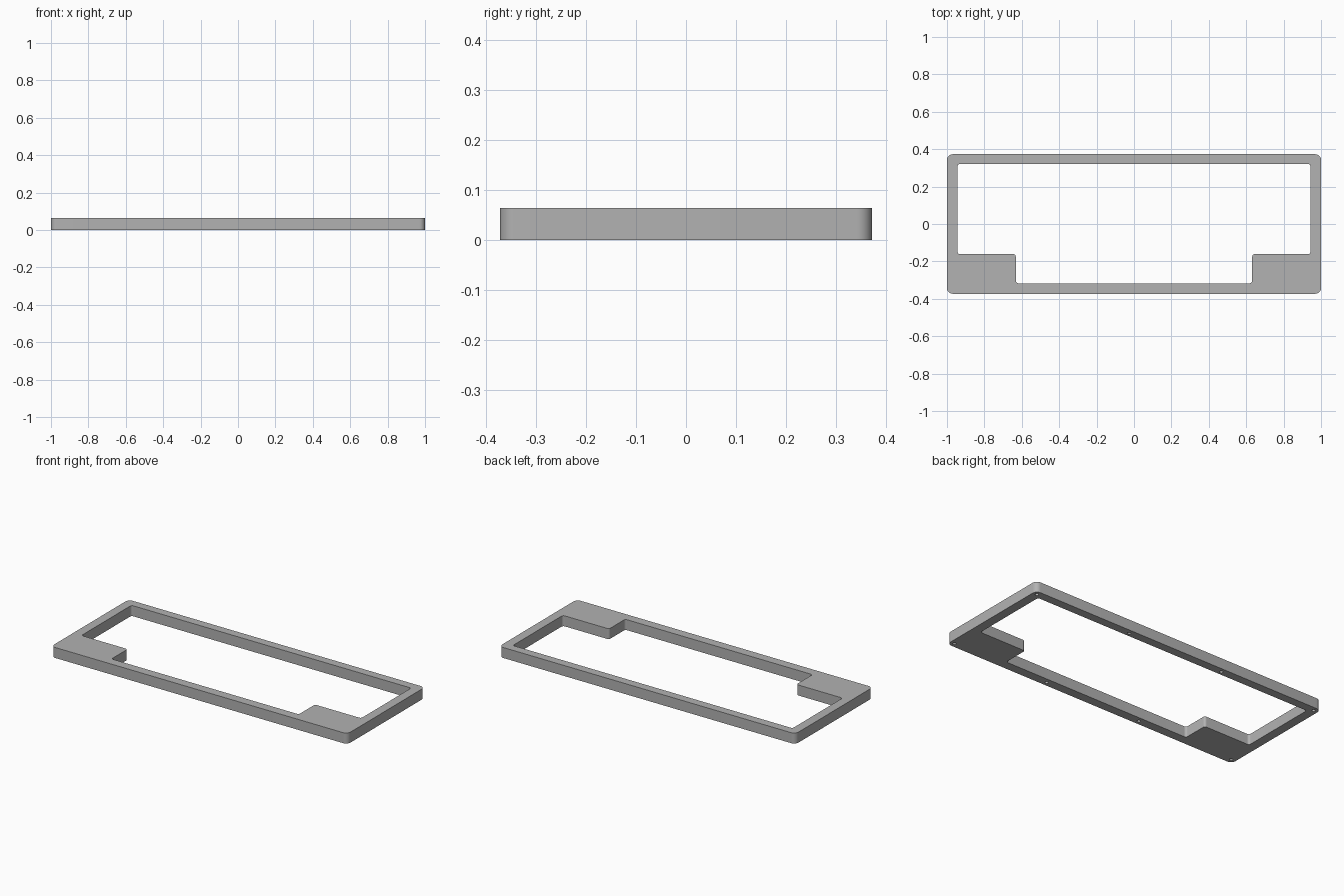
import bpy, bmesh, math
from mathutils import Vector

if "Cube" in bpy.data.objects:
    bpy.data.objects.remove(bpy.data.objects["Cube"], do_unlink=True)

HEIGHT = 0.064
HALF_X, HALF_Y = 1.0, 0.373
RIM = 0.055

grey = bpy.data.materials.new("plain grey")
grey.use_nodes = True
colour = (0.445, 0.445, 0.445, 1)
grey.diffuse_color = colour
grey.node_tree.nodes["Principled BSDF"].inputs["Base Color"].default_value = colour


def rounded(points, radius, steps=8):
    """Replace each right-angled corner with an arc."""
    out = []
    for i, p in enumerate(points):
        p = Vector(p)
        a = (Vector(points[i - 1]) - p).normalized() * radius
        b = (Vector(points[(i + 1) % len(points)]) - p).normalized() * radius
        for k in range(steps + 1):
            t = k / steps * math.pi / 2
            out.append(p + a * (1 - math.sin(t)) + b * (1 - math.cos(t)))
    return out


def prism(name, outline, z0, z1):
    bm = bmesh.new()
    face = bm.faces.new([bm.verts.new((p.x, p.y, z0)) for p in outline])
    top = bmesh.ops.extrude_face_region(bm, geom=[face])["geom"]
    verts = [v for v in top if isinstance(v, bmesh.types.BMVert)]
    bmesh.ops.translate(bm, verts=verts, vec=(0, 0, z1 - z0))
    bmesh.ops.recalc_face_normals(bm, faces=bm.faces)
    mesh = bpy.data.meshes.new(name)
    bm.to_mesh(mesh)
    bm.free()
    obj = bpy.data.objects.new(name, mesh)
    bpy.context.collection.objects.link(obj)
    mesh.materials.append(grey)
    return obj


def cut(target, cutter):
    cutter.hide_render = True
    mod = target.modifiers.new("cut", 'BOOLEAN')
    mod.operation, mod.solver, mod.object = 'DIFFERENCE', 'EXACT', cutter
    bpy.context.view_layer.objects.active = target
    bpy.ops.object.modifier_apply(modifier=mod.name)
    bpy.data.objects.remove(cutter, do_unlink=True)


# Outer slab with rounded corners
corners = [(-HALF_X, -HALF_Y), (HALF_X, -HALF_Y), (HALF_X, HALF_Y), (-HALF_X, HALF_Y)]
frame = prism("frame", rounded(corners, 0.03), 0, HEIGHT)

# Opening, stepped in around the two solid front corner blocks
half = [(0.632, -0.317), (0.632, -0.161), (0.944, -0.161), (0.944, 0.321)]
opening = half + [(-x, y) for x, y in reversed(half)]
cut(frame, prism("opening_cutter", rounded(opening, 0.014), -0.1, HEIGHT + 0.1))

# Blind screw holes in the underside
for y in (-HALF_Y + RIM / 2, HALF_Y - RIM / 2):
    for i in range(4):
        x = (HALF_X - RIM / 2) * (i / 1.5 - 1)
        ring = [Vector((x + 0.01 * math.cos(a * math.pi / 8),
                        y + 0.01 * math.sin(a * math.pi / 8))) for a in range(16)]
        cut(frame, prism("hole_cutter", ring, -0.02, 0.04))

# Smooth the rounded corners, keep the edges crisp
bpy.ops.object.select_all(action='DESELECT')
frame.select_set(True)
bpy.context.view_layer.objects.active = frame
bpy.ops.object.shade_smooth_by_angle(angle=math.radians(30))
